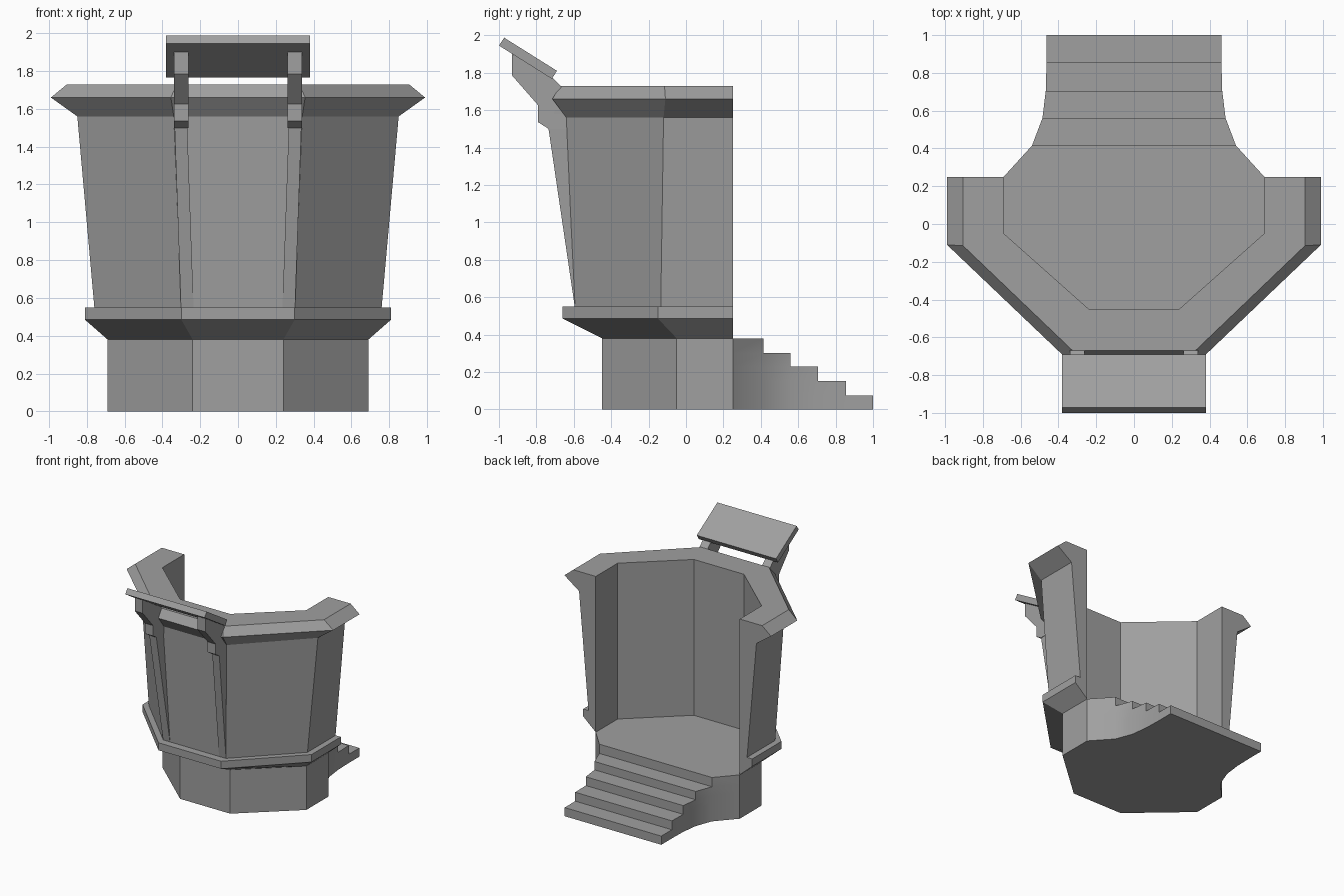
import bpy, bmesh

cube = bpy.data.objects.get("Cube")
if cube:
    bpy.data.objects.remove(cube, do_unlink=True)

stone = bpy.data.materials.new("grey_stone")
stone.use_nodes = True
GREY = (0.35, 0.35, 0.35, 1)
stone.diffuse_color = GREY
stone.node_tree.nodes["Principled BSDF"].inputs["Base Color"].default_value = GREY


def finish(name, bm):
    """Weld, orient and link a bmesh as a named object."""
    bmesh.ops.remove_doubles(bm, verts=bm.verts, dist=0.0005)
    bmesh.ops.recalc_face_normals(bm, faces=bm.faces)
    mesh = bpy.data.meshes.new(name)
    bm.to_mesh(mesh)
    bm.free()
    mesh.materials.append(stone)
    obj = bpy.data.objects.new(name, mesh)
    bpy.context.collection.objects.link(obj)
    return obj


def loft(name, rings):
    """Bridge equal closed rings in order and cap both ends."""
    bm = bmesh.new()
    loops = [[bm.verts.new(p) for p in ring] for ring in rings]
    n = len(loops[0])
    for a, b in zip(loops, loops[1:]):
        for i in range(n):
            j = (i + 1) % n
            bm.faces.new((a[i], a[j], b[j], b[i]))
    bm.faces.new(loops[0])
    bm.faces.new(loops[-1])
    return finish(name, bm)


BACK = 0.25


def plan(side, corner_y, front_x, front_y, z):
    """Half-octagon outline, running from the left back to the right back."""
    half = [(side, BACK), (side, corner_y), (front_x, front_y)]
    full = half + [(-x, y) for x, y in reversed(half)]
    return [(x, y, z) for x, y in full]


INNER = (0.69, -0.05, 0.24, -0.45)
FLOOR, RIM_TOP = 0.38, 1.73

# Base block, whose top is the floor
loft("base", [plan(*INNER, 0), plan(*INNER, FLOOR)])

# Parapet: ledge, leaning wall and rim, swept around the plan
outlines = [
    plan(*INNER, FLOOR),
    plan(0.81, -0.15, 0.30, -0.66, 0.485),
    plan(0.81, -0.15, 0.30, -0.66, 0.55),
    plan(0.76, -0.135, 0.30, -0.595, 0.55),
    plan(0.85, -0.12, 0.34, -0.64, 1.56),
    plan(0.99, -0.11, 0.355, -0.715, 1.66),
    plan(0.905, -0.115, 0.325, -0.67, RIM_TOP),
    plan(*INNER, RIM_TOP),
]
loft("parapet", list(zip(*outlines)))

# Steps: one solid with softly curved flanks
ys = [BACK, 0.415, 0.56, 0.705, 0.855, 1.0]
widths = [0.69, 0.54, 0.485, 0.467, 0.463, 0.463]
levels = [0, 0.075, 0.152, 0.228, 0.3, FLOOR]
bm = bmesh.new()


def quad(*points):
    return bm.faces.new([bm.verts.new(p) for p in points])


for i in range(5):
    y0, y1, w0, w1 = ys[i], ys[i + 1], widths[i], widths[i + 1]
    top = 5 - i
    for z in (0, levels[top]):
        quad((-w0, y0, z), (w0, y0, z), (w1, y1, z), (-w1, y1, z))
    lo, hi = levels[top - 1], levels[top]
    quad((-w1, y1, lo), (w1, y1, lo), (w1, y1, hi), (-w1, y1, hi))
    for a, b in zip(levels[:top], levels[1:top + 1]):
        for s in (-1, 1):
            quad((s * w0, y0, a), (s * w1, y1, a), (s * w1, y1, b), (s * w0, y0, b))
steps = finish("steps", bm)
for face in steps.data.polygons:
    face.use_smooth = abs(face.normal.x) > 0.1
bpy.ops.object.select_all(action='DESELECT')
steps.select_set(True)
bpy.context.view_layer.objects.active = steps
bpy.ops.object.shade_smooth_by_angle(angle=0.5)

# Tapering ribs and stepped brackets on the two front corners
bracket = [(-0.735, 1.5), (-0.79, 1.535), (-0.79, 1.625), (-0.93, 1.785),
           (-0.93, 1.9), (-0.71, 1.77), (-0.67, RIM_TOP), (-0.62, 1.5)]
rib = [(-0.595, 0.55), (-0.735, 1.5), (-0.70, 1.6), (-0.58, 1.6)]
for side, s in (("left", 1), ("right", -1)):
    loft(side + "_bracket", [[(s * x, y, z) for y, z in bracket] for x in (0.262, 0.338)])
    loft(side + "_rib", [[(s * (x + 0.035 * (z - 0.55)), y, z) for y, z in rib]
                         for x in (0.235, 0.302)])

# Sloping book rest
board = [(-1.0, 1.945), (-0.972, 1.987), (-0.69, 1.81), (-0.717, 1.767)]
loft("book_rest", [[(x, y, z) for y, z in board] for x in (-0.38, 0.38)])
